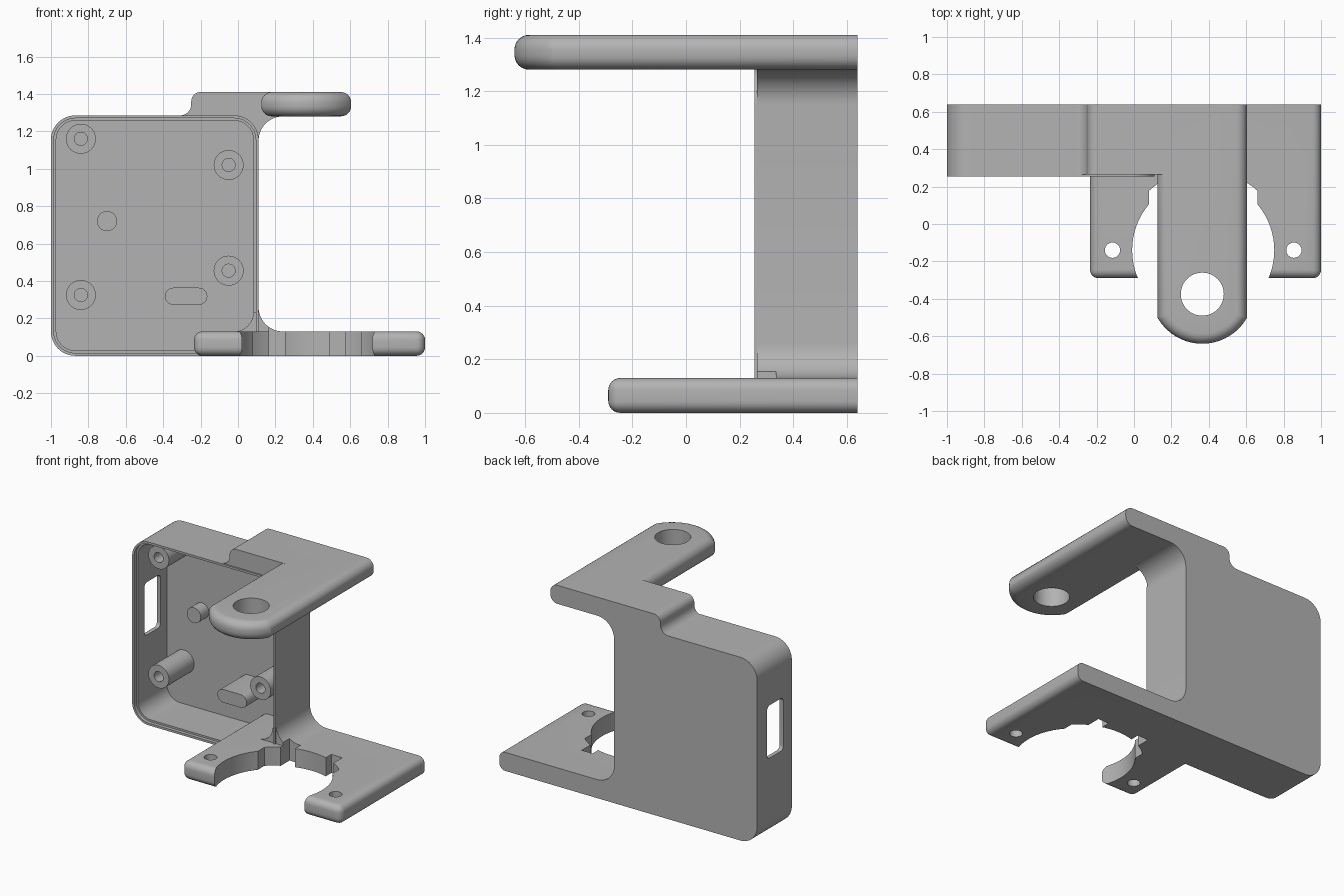
import bpy, bmesh
from math import sin, cos, radians

if "Cube" in bpy.data.objects:
    bpy.data.objects.remove(bpy.data.objects["Cube"], do_unlink=True)

grey = bpy.data.materials.new("plain_grey")
grey.use_nodes = True
grey.diffuse_color = (0.45, 0.45, 0.45, 1)
grey.node_tree.nodes["Principled BSDF"].inputs["Base Color"].default_value = grey.diffuse_color

BACK = 0.64      # shared flat back plane
FLOOR = 0.60     # inner face of the housing back wall
WEB = 0.265      # front of the bracket webs
THICK = 0.13     # plate thickness


def arc(cx, cy, r, start, end, n=12):
    angles = [radians(start + (end - start) * i / n) for i in range(n + 1)]
    return [(cx + r * cos(a), cy + r * sin(a)) for a in angles]


def rounded(a0, a1, b0, b1, r):
    return (arc(a1 - r, b0 + r, r, -90, 0) + arc(a1 - r, b1 - r, r, 0, 90)
            + arc(a0 + r, b1 - r, r, 90, 180) + arc(a0 + r, b0 + r, r, 180, 270))


def rect(a0, a1, b0, b1):
    return [(a0, b0), (a1, b0), (a1, b1), (a0, b1)]


def prism(name, outline, axis, lo, hi, bevel=0, corners=False):
    """Extrude an outline along an axis; optionally round all but its back edges."""
    place = {"x": lambda a, b, d: (d, a, b),
             "y": lambda a, b, d: (a, d, b),
             "z": lambda a, b, d: (a, b, d)}[axis]
    bm = bmesh.new()
    face = bm.faces.new([bm.verts.new(place(a, b, lo)) for a, b in outline])
    new = bmesh.ops.extrude_face_region(bm, geom=[face])["geom"]
    shift = place(0, 0, hi - lo)
    bmesh.ops.translate(bm, vec=shift, verts=[v for v in new if isinstance(v, bmesh.types.BMVert)])
    bmesh.ops.recalc_face_normals(bm, faces=bm.faces[:])
    if bevel:
        edges = []
        for e in bm.edges:
            p, q = (v.co for v in e.verts)
            at_back = p.y > BACK - 0.001 and q.y > BACK - 0.001
            if not at_back and (corners or abs(p.z - q.z) < 0.001):
                edges.append(e)
        bmesh.ops.bevel(bm, geom=edges, offset=bevel, segments=6, profile=0.5, affect="EDGES")
    mesh = bpy.data.meshes.new(name)
    bm.to_mesh(mesh)
    bm.free()
    obj = bpy.data.objects.new(name, mesh)
    mesh.materials.append(grey)
    bpy.context.collection.objects.link(obj)
    return obj


def combine(base, other, operation):
    mod = base.modifiers.new("combine", "BOOLEAN")
    mod.operation, mod.solver, mod.object = operation, "EXACT", other
    bpy.ops.object.select_all(action="DESELECT")
    bpy.context.view_layer.objects.active = base
    base.select_set(True)
    bpy.ops.object.modifier_apply(modifier=mod.name)
    bpy.data.objects.remove(other, do_unlink=True)


def add(base, *args, **kw):
    combine(base, prism(*args, **kw), "UNION")


def cut(base, *args, **kw):
    combine(base, prism(*args, **kw), "DIFFERENCE")


# Housing shell
body = prism("mounting_bracket", rounded(-1, 0.11, 0, 1.285, 0.13), "y", 0.255, BACK)

# Upper web with rounded shoulder and fillet, and lower web fillet
upper = (arc(-0.31, 1.345, 0.06, -90, 0) + arc(-0.20, 1.36, 0.05, 180, 90)
         + [(0.5, 1.41), (0.5, 1.28)] + arc(0.24, 1.15, 0.13, 90, 180)
         + [(0.0, 1.15), (0.0, 1.24), (-0.31, 1.24)])
add(body, "upper_web", upper, "y", WEB, BACK)
lower = arc(0.24, 0.26, 0.13, 180, 270) + [(0.24, 0.06), (0.0, 0.06), (0.0, 0.26)]
add(body, "lower_web", lower, "y", WEB, BACK)

# Upper arm with a rounded nose and a hole
HX, HY = 0.365, -0.365
arm = [(0.605, BACK), (0.125, BACK)] + arc(HX, HY, 0.275, 209.2, 330.8, 28)
add(body, "upper_arm", arm, "z", 1.28, 1.41, bevel=0.055)
cut(body, "arm_hole", arc(HX, HY - 0.01, 0.115, 0, 352.5, 47), "z", 1.2, 1.5)

# Cavity, lid rebate and side window
cut(body, "cavity", rounded(-0.972, 0.082, 0.028, 1.257, 0.102), "y", 0.2, FLOOR)
cut(body, "rebate", rounded(-0.985, 0.095, 0.015, 1.27, 0.115), "y", 0.2, 0.28)
cut(body, "side_window", rounded(0.35, 0.53, 0.56, 0.93, 0.03), "x", -1.1, -0.9)

# Lower plate and the fillet where it meets the cavity wall
add(body, "lower_plate", rect(-0.235, 1, -0.29, BACK), "z", 0, THICK, bevel=0.045, corners=True)
inner = arc(-0.02, 0.232, 0.102, -90, 0) + [(0.1, 0.232), (0.1, 0.1), (-0.02, 0.1)]
add(body, "inner_fillet", inner, "y", WEB, 0.62)

# Round cutout with a wider relief and two pockets at its rear
CX, CY = 0.37, -0.14
cut(body, "cutout", arc(CX, CY, 0.38, 0, 355, 71), "z", -0.1, 0.24)
relief = arc(CX, CY, 0.43, 47.6, 132.4, 24) + [(CX - 0.29, 0), (CX + 0.29, 0)]
cut(body, "relief", relief, "z", -0.1, 0.24)
for side in (-1, 1):
    mid = CX + side * 0.1625
    cut(body, "pocket", rect(mid - 0.0425, mid + 0.0425, 0.1, 0.335), "z", -0.1, 0.24)
    cut(body, "screw_hole", arc(CX + side * 0.485, CY, 0.041, 0, 345, 23), "z", -0.1, 0.24)

# Screw standoffs, locating peg and slot-shaped boss inside the housing
for x, z in ((-0.84, 1.16), (-0.05, 1.02), (-0.05, 0.455), (-0.84, 0.325)):
    add(body, "standoff", arc(x, z, 0.08, 0, 348.75, 31), "y", 0.32, 0.62)
    cut(body, "standoff_hole", arc(x, z, 0.035, 0, 345, 23), "y", 0.3, 0.58)
add(body, "peg", arc(-0.7, 0.72, 0.054, 0, 345, 23), "y", 0.51, 0.62)
slot = arc(-0.21, 0.318, 0.046, -90, 90) + arc(-0.345, 0.318, 0.046, 90, 270)
add(body, "slot_boss", slot, "y", 0.33, 0.62)

# Smooth the rounded edges, keep the corners crisp
bpy.ops.object.select_all(action="DESELECT")
body.select_set(True)
bpy.context.view_layer.objects.active = body
bpy.ops.object.shade_smooth_by_angle(angle=radians(30))
